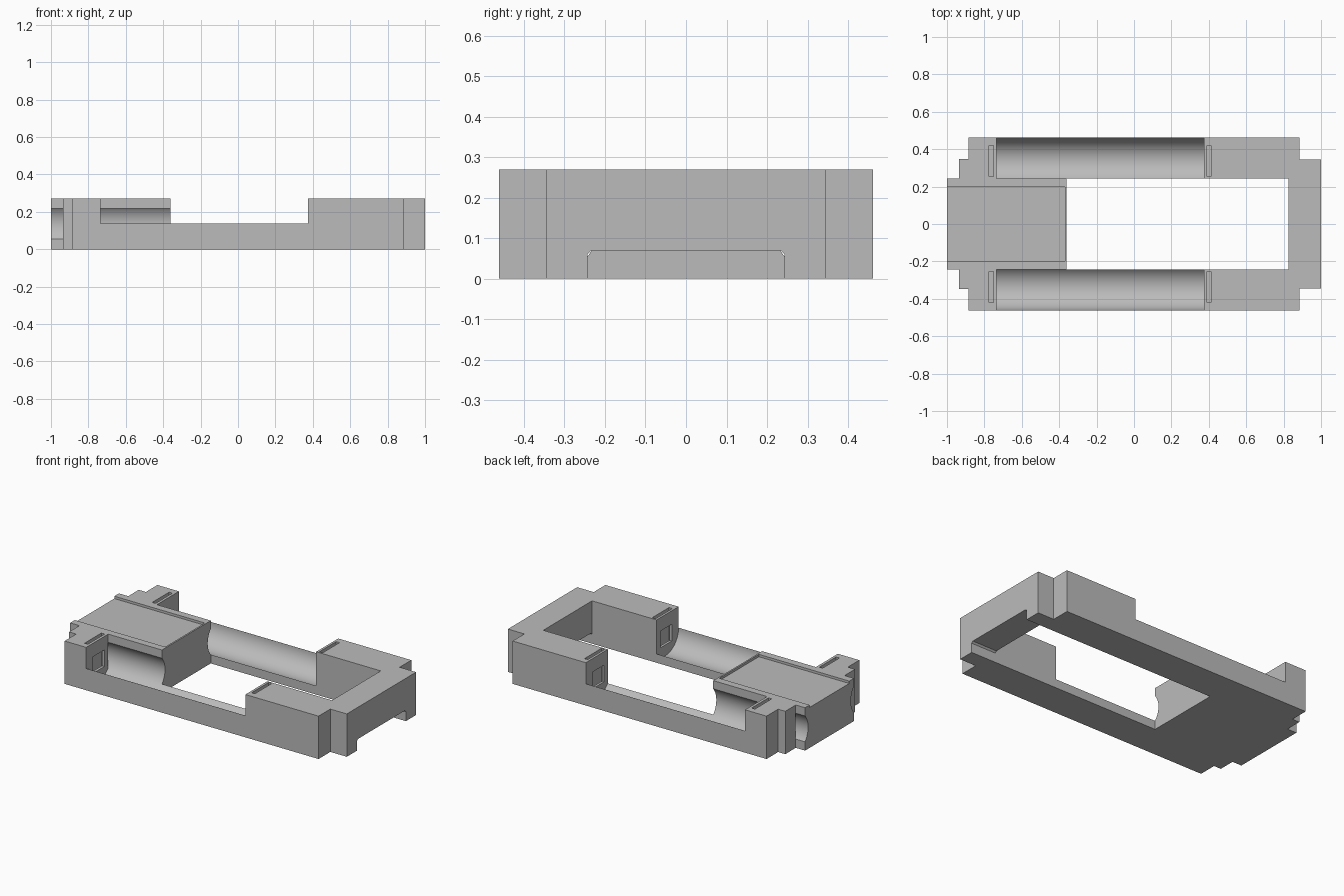
import bpy, bmesh, math
from mathutils import Matrix

if "Cube" in bpy.data.objects:
    bpy.data.objects.remove(bpy.data.objects["Cube"])

H = 0.27          # overall height
INNER = 0.243     # half width of the centre block and opening
OUTER = 0.462     # half width of the whole tray
CY, CZ, R = 0.337, 0.137, 0.1245   # cell channel axis and radius

grey = bpy.data.materials.new("plain_grey")
grey.diffuse_color = (0.5, 0.5, 0.5, 1)
grey.use_nodes = True
grey.node_tree.nodes["Principled BSDF"].inputs["Base Color"].default_value = grey.diffuse_color


def finish(name, bm):
    bmesh.ops.recalc_face_normals(bm, faces=bm.faces[:])
    me = bpy.data.meshes.new(name)
    bm.to_mesh(me)
    bm.free()
    ob = bpy.data.objects.new(name, me)
    bpy.context.collection.objects.link(ob)
    me.materials.append(grey)
    return ob


def prism(name, pts, depth, axis="z", start=0.0):
    """Extrude a flat outline along z, or a (y, z) outline along x."""
    bm = bmesh.new()
    place = (lambda a, b: (a, b, start)) if axis == "z" else (lambda a, b: (start, a, b))
    f = bm.faces.new([bm.verts.new(place(a, b)) for a, b in pts])
    new = bmesh.ops.extrude_face_region(bm, geom=[f])["geom"]
    vec = (0, 0, depth) if axis == "z" else (depth, 0, 0)
    bmesh.ops.translate(bm, vec=vec, verts=[v for v in new if isinstance(v, bmesh.types.BMVert)])
    return finish(name, bm)


def box(name, x0, x1, y0, y1, z0, z1):
    return prism(name, [(x0, y0), (x1, y0), (x1, y1), (x0, y1)], z1 - z0, start=z0)


def rod(name, x0, x1, y):
    bm = bmesh.new()
    m = Matrix.Translation(((x0 + x1) / 2, y, CZ)) @ Matrix.Rotation(math.pi / 2, 4, "Y")
    bmesh.ops.create_cone(bm, cap_ends=True, segments=64, radius1=R, radius2=R,
                          depth=x1 - x0, matrix=m)
    return finish(name, bm)


def combine(target, other, op="DIFFERENCE"):
    mod = target.modifiers.new("combine", "BOOLEAN")
    mod.operation, mod.solver, mod.object = op, "EXACT", other
    bpy.context.view_layer.objects.active = target
    bpy.ops.object.modifier_apply(modifier=mod.name)
    bpy.data.objects.remove(other, do_unlink=True)


# Frame outline: two long arms with stepped ends, joined on the right
half = [(-0.36, INNER), (-0.935, INNER), (-0.935, 0.347), (-0.885, 0.347),
        (-0.885, OUTER), (0.885, OUTER), (0.885, 0.345), (1.0, 0.345)]
inside = [(0.825, -INNER), (0.825, INNER)]
tray = prism("battery_tray", half + [(x, -y) for x, y in reversed(half)] + inside, H)

# Chamfered cable notch under the right end
n, c = INNER, 0.01
combine(tray, prism("notch", [(-n, -0.1), (n, -0.1), (n, 0.07 - c), (n - c, 0.07),
                              (c - n, 0.07), (-n, 0.07 - c)], 0.3, "x", 0.8))

# Centre block with a shallow recess on top
block = box("centre_block", -1.0, -0.36, -INNER, INNER, 0, H)
combine(block, box("recess", -1.1, -0.37, -0.197, 0.197, H - 0.015, H + 0.1))

for s in (-1, 1):
    # Round cell channels and the lowered outer walls
    combine(block, rod("groove", -1.1, -0.3, s * CY))
    combine(tray, rod("channel", -0.735, 0.375, s * CY))
    ys = sorted((s * INNER, s * 0.6))
    combine(tray, box("wall_cut", -0.735, 0.375, *ys, CZ, H + 0.1))
    # Contact slots and their windows at both channel ends
    for x0, x1, w0, w1 in ((-0.775, -0.752, -0.76, -0.72), (0.39, 0.413, 0.36, 0.40)):
        combine(tray, box("slot", x0, x1, s * CY - 0.084, s * CY + 0.084, 0.05, H + 0.1))
        combine(tray, box("window", w0, w1, s * CY - 0.057, s * CY + 0.057, 0.08, 0.185))

combine(tray, block, "UNION")

# Smooth channels, sharp edges elsewhere
bpy.ops.object.select_all(action="DESELECT")
tray.select_set(True)
bpy.context.view_layer.objects.active = tray
bpy.ops.object.shade_smooth_by_angle(angle=math.radians(30))
